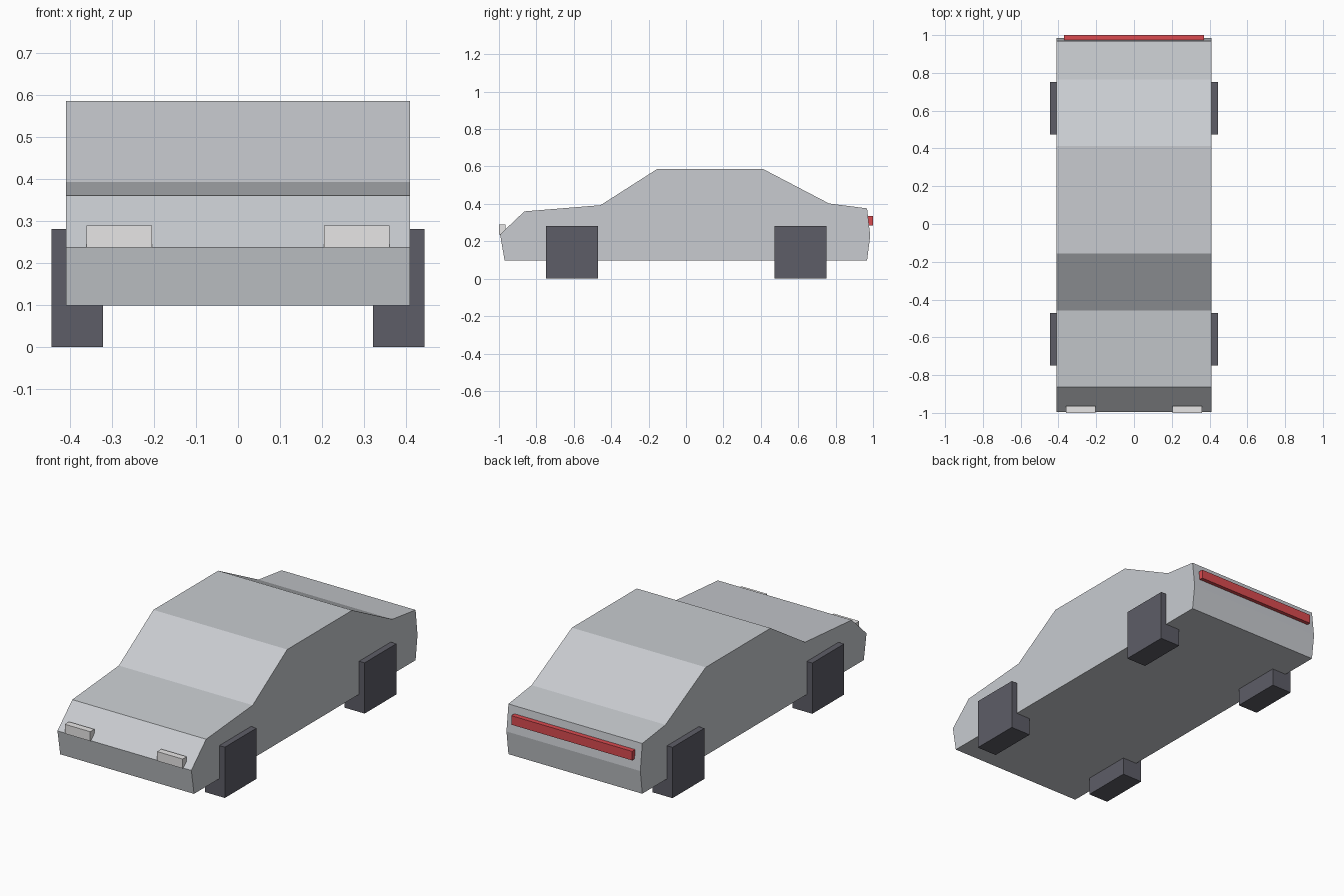
import bpy
import bmesh

default = bpy.data.objects.get("Cube")
if default:
    bpy.data.objects.remove(default, do_unlink=True)


def material(name, rgb):
    mat = bpy.data.materials.new(name)
    mat.use_nodes = True
    color = (*rgb, 1.0)
    mat.diffuse_color = color
    mat.node_tree.nodes["Principled BSDF"].inputs["Base Color"].default_value = color
    return mat


def add_object(name, bm, mat):
    bmesh.ops.recalc_face_normals(bm, faces=bm.faces[:])
    mesh = bpy.data.meshes.new(name)
    bm.to_mesh(mesh)
    bm.free()
    mesh.materials.append(mat)
    obj = bpy.data.objects.new(name, mesh)
    bpy.context.collection.objects.link(obj)
    return obj


def box(name, low, high, mat):
    bm = bmesh.new()
    bmesh.ops.create_cube(bm, size=1)
    for v in bm.verts:
        v.co = [(a + b) / 2 + c * (b - a) for a, b, c in zip(low, high, v.co)]
    return add_object(name, bm, mat)


silver = material("silver paint", (0.58, 0.60, 0.63))
rubber = material("dark rubber", (0.11, 0.11, 0.135))
lamp_white = material("lamp white", (0.86, 0.85, 0.85))
lamp_red = material("lamp red", (0.70, 0.07, 0.08))

# Body: side profile (y, z) extruded across the width
HALF_WIDTH = 0.41
profile = [(-0.97, 0.098), (0.968, 0.098), (0.985, 0.23), (0.968, 0.376),
           (0.765, 0.402), (0.413, 0.586), (-0.155, 0.586), (-0.457, 0.393),
           (-0.864, 0.36), (-0.994, 0.237)]
bm = bmesh.new()
side = bm.faces.new([bm.verts.new((-HALF_WIDTH, y, z)) for y, z in profile])
extruded = bmesh.ops.extrude_face_region(bm, geom=[side], use_keep_orig=True)
new_verts = [g for g in extruded["geom"] if isinstance(g, bmesh.types.BMVert)]
bmesh.ops.translate(bm, verts=new_verts, vec=(2 * HALF_WIDTH, 0, 0))
add_object("car_body", bm, silver)

# Square wheels and headlights on each side
for side_name, s in (("left", 1), ("right", -1)):
    for end, y in (("front", -0.61), ("rear", 0.613)):
        x0, x1 = sorted((s * 0.322, s * 0.444))
        box(f"{end}_{side_name}_wheel", (x0, y - 0.139, 0), (x1, y + 0.139, 0.281), rubber)
    x0, x1 = sorted((s * 0.205, s * 0.361))
    box(f"{side_name}_headlight", (x0, -1.0, 0.237), (x1, -0.964, 0.289), lamp_white)

# Full-width tail light bar
box("tail_light", (-0.37, 0.965, 0.284), (0.37, 1.0, 0.334), lamp_red)
